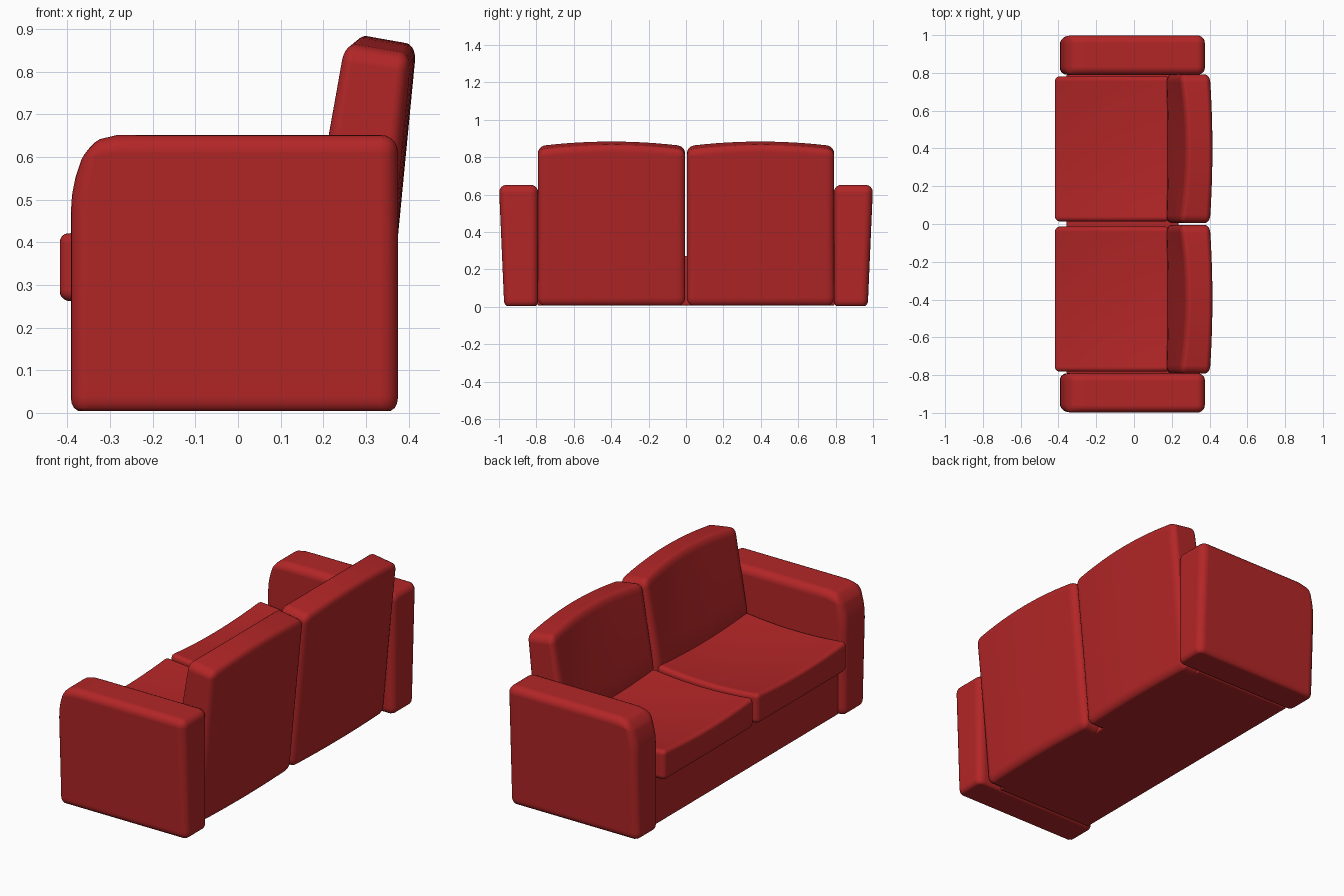
import bpy, bmesh
from mathutils import Vector

if "Cube" in bpy.data.objects:
    bpy.data.objects.remove(bpy.data.objects["Cube"])

red = bpy.data.materials.new("red fabric")
red.diffuse_color = (0.45, 0.019, 0.02, 1)
red.use_nodes = True
red.node_tree.nodes["Principled BSDF"].inputs["Base Color"].default_value = red.diffuse_color


def clamp(v):
    return max(0.0, min(1.0, v))


def padded_box(name, lo, hi, radius, warp=None, cuts=12):
    """Rounded box, sliced into a fine grid and then bent by warp(co, uvw)."""
    lo, hi = Vector(lo), Vector(hi)
    size = hi - lo
    bm = bmesh.new()
    bmesh.ops.create_cube(bm, size=1)
    for v in bm.verts:
        v.co = Vector(lo[i] + (v.co[i] + 0.5) * size[i] for i in range(3))
    bmesh.ops.bevel(bm, geom=bm.edges[:], offset=radius, segments=5,
                    profile=0.5, affect='EDGES')
    for axis in range(3):
        normal = Vector((0, 0, 0))
        normal[axis] = 1
        for k in range(cuts + 1):
            p = lo.copy()
            p[axis] += radius + (size[axis] - 2 * radius) * (k + 0.03) / (cuts + 0.06)
            bmesh.ops.bisect_plane(bm, geom=bm.verts[:] + bm.edges[:] + bm.faces[:],
                                   plane_co=p, plane_no=normal, dist=1e-5)
    if warp:
        for v in bm.verts:
            uvw = [(v.co[i] - lo[i]) / size[i] for i in range(3)]
            v.co = warp(v.co.copy(), uvw)
    bmesh.ops.recalc_face_normals(bm, faces=bm.faces[:])
    mesh = bpy.data.meshes.new(name)
    bm.to_mesh(mesh)
    bm.free()
    mesh.materials.append(red)
    mesh.shade_smooth()
    ob = bpy.data.objects.new(name, mesh)
    bpy.context.collection.objects.link(ob)
    return ob


# seat cushions sag in the middle of the top
def sag(co, uvw):
    u, v, w = uvw
    dip = 0.5 * (1 - (2 * v - 1) ** 2) + 0.5 * (1 - (2 * u - 1) ** 2)
    co.z -= 0.04 * dip * w
    return co


# back cushions lean backwards, with a hollow front and an arched top
def lean(co, uvw):
    u, v, w = uvw
    arch = 1 - (2 * v - 1) ** 2
    co.z -= 0.025 * (1 - arch) * clamp((w - 0.5) * 2) + 0.025 * u * clamp((w - 0.7) / 0.3)
    front = max(0.17, 0.17 + 0.17 * (co.z - 0.42)) + 0.028 * arch * clamp((w - 0.3) / 0.7)
    back = 0.335 + 0.097 * co.z - 0.012 * (1 - arch)
    co.x = front + (back - front) * u
    return co


for side, label in ((1, "left"), (-1, "right")):
    def span(a, b):
        return sorted((side * a, side * b))

    y0, y1 = span(0.014, 0.782)
    padded_box(label + "_seat_cushion", (-0.418, y0, 0.262), (0.19, y1, 0.427), 0.025, sag)

    y0, y1 = span(0.005, 0.792)
    padded_box(label + "_back_cushion", (0.17, y0, 0.006), (0.41, y1, 0.888), 0.04, lean)

    # arms narrow towards the floor and have a rounder front top corner
    def taper(co, uvw, side=side):
        u, v, w = uvw
        outer = v if side > 0 else 1 - v
        co.y -= side * 0.028 * outer * clamp(1 - w)
        t, h = clamp((-0.27 - co.x) / 0.12), clamp((co.z - 0.47) / 0.18)
        co.x += 0.04 * t * h * h
        co.z -= 0.022 * t * t * h
        # squarer foot: flatten the rounding near the floor
        if co.z < 0.045:
            co.z = max(0.005, co.z - 0.01)
        return co

    y0, y1 = span(0.79, 1.0)
    padded_box(label + "_arm", (-0.392, y0, 0.005), (0.375, y1, 0.652), 0.04, taper)

# plinth under the seats
padded_box("base", (-0.357, -0.795, 0.006), (0.235, 0.795, 0.272), 0.01, cuts=2)
